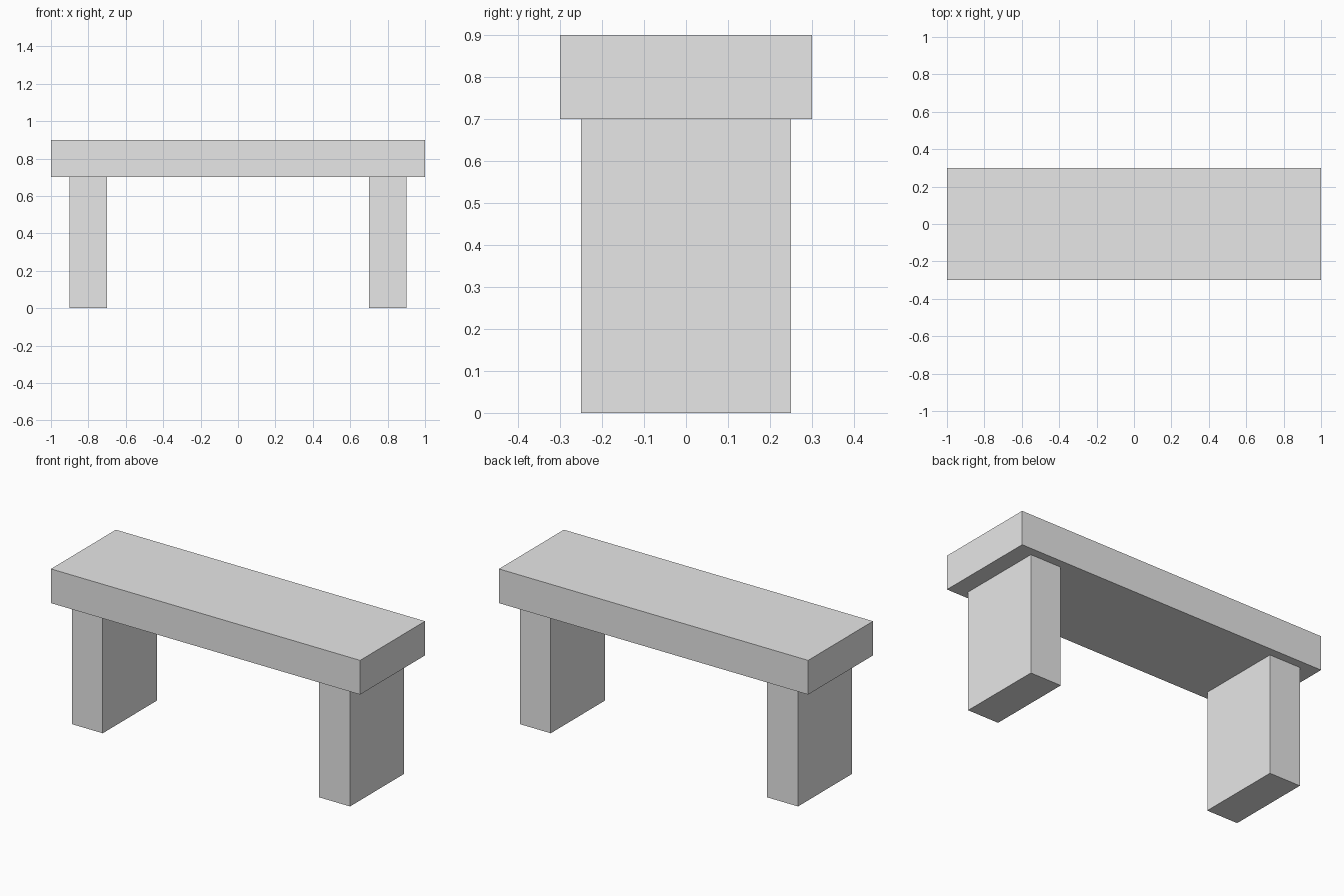
import bpy

if "Cube" in bpy.data.objects:
    bpy.data.objects.remove(bpy.data.objects["Cube"])

# Single plain grey for the whole bench
grey = bpy.data.materials.new("light_grey")
grey.diffuse_color = (0.8, 0.8, 0.8, 1.0)
grey.use_nodes = True
grey.node_tree.nodes["Principled BSDF"].inputs["Base Color"].default_value = grey.diffuse_color


def box(name, size, centre):
    """Add a box with applied dimensions."""
    bpy.ops.mesh.primitive_cube_add(size=1, location=centre)
    obj = bpy.context.object
    obj.name = name
    obj.scale = size
    bpy.ops.object.transform_apply(location=False, rotation=False, scale=True)
    obj.data.materials.append(grey)
    return obj


# Seat slab
box("seat", (2.0, 0.6, 0.2), (0, 0, 0.8))

# Two slab legs, mirrored left and right
for side, sign in (("left", -1), ("right", 1)):
    box(side + "_leg", (0.2, 0.5, 0.7), (sign * 0.8, 0, 0.35))
